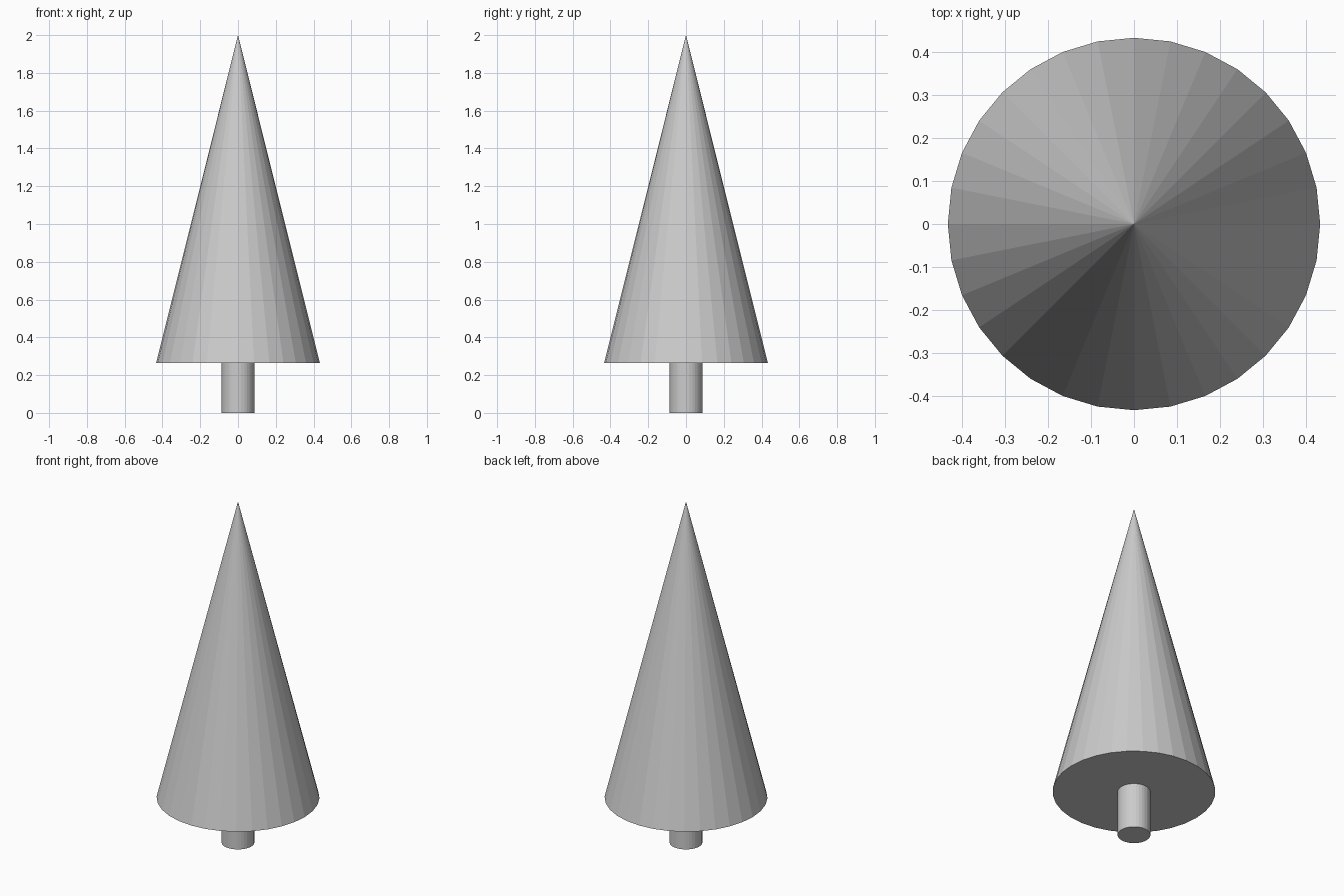
import bpy

if "Cube" in bpy.data.objects:
    bpy.data.objects.remove(bpy.data.objects["Cube"])

SIDES = 32
BASE_Z = 0.265   # underside of the foliage
TOP_Z = 2.0

# Trunk: short capped cylinder standing on the floor
bpy.ops.mesh.primitive_cylinder_add(vertices=SIDES, radius=0.087, depth=BASE_Z,
                                    location=(0, 0, BASE_Z / 2))
bpy.context.object.name = "trunk"

# Foliage: tall faceted cone with a closed underside
bpy.ops.mesh.primitive_cone_add(vertices=SIDES, radius1=0.433, radius2=0,
                                depth=TOP_Z - BASE_Z,
                                location=(0, 0, (TOP_Z + BASE_Z) / 2))
bpy.context.object.name = "foliage"
